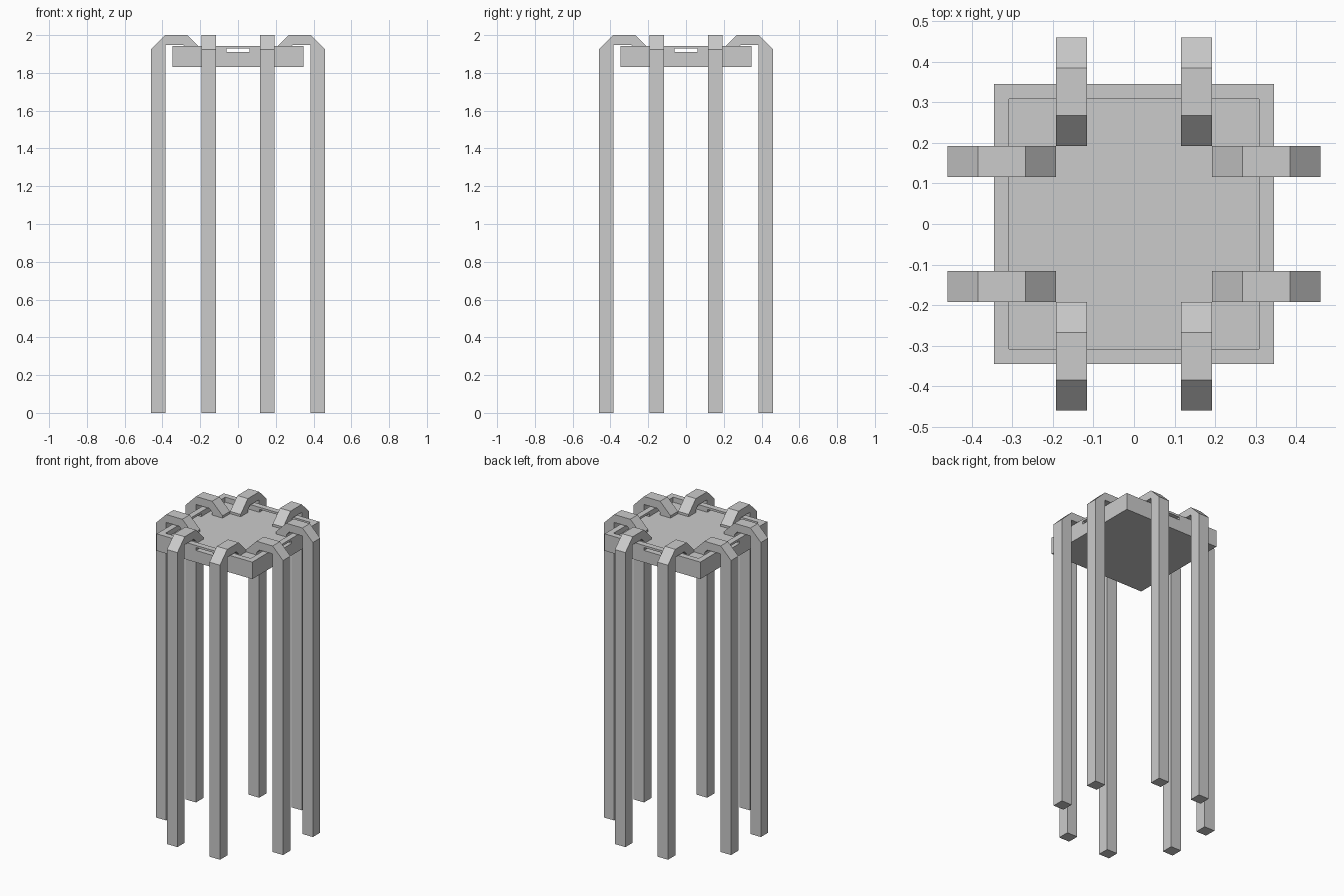
import bpy, bmesh
from math import cos, sin, pi

if "Cube" in bpy.data.objects:
    bpy.data.objects.remove(bpy.data.objects["Cube"])

FLOOR, RIM, BASE = 1.91, 1.943, 1.832
OUT, INN = 0.346, 0.308


def rotated(co, k):
    # quarter turns about z
    c, s = round(cos(k * pi / 2)), round(sin(k * pi / 2))
    x, y, z = co
    return (c * x - s * y, s * x + c * y, z)


def extrude_profile(name, profile, y0, y1, k):
    # extrude an xz profile along y, then turn it into place
    bm = bmesh.new()
    a = [bm.verts.new(rotated((x, y0, z), k)) for x, z in profile]
    b = [bm.verts.new(rotated((x, y1, z), k)) for x, z in profile]
    n = len(a)
    bm.faces.new(a)
    bm.faces.new(b[::-1])
    for i in range(n):
        j = (i + 1) % n
        bm.faces.new((a[i], b[i], b[j], a[j]))
    bmesh.ops.recalc_face_normals(bm, faces=bm.faces)
    me = bpy.data.meshes.new(name)
    bm.to_mesh(me)
    bm.free()
    ob = bpy.data.objects.new(name, me)
    bpy.context.collection.objects.link(ob)
    return ob


def box(name, x0, x1, y0, y1, z0, z1, k=0):
    return extrude_profile(name, [(x0, z0), (x1, z0), (x1, z1), (x0, z1)], y0, y1, k)


# seat tray with a raised rim, hollowed from a block
seat = box("seat", -OUT, OUT, -OUT, OUT, BASE, RIM)
cutters = [box("tray_cutter", -INN, INN, -INN, INN, FLOOR, 2.1)]
# slots through the middle of the rim on all four sides
for k in range(2):
    cutters.append(box("slot_cutter", -0.5, 0.5, -0.061, 0.061, FLOOR, 1.929, k))
for c in cutters:
    m = seat.modifiers.new("cut", 'BOOLEAN')
    m.operation = 'DIFFERENCE'
    m.solver = 'EXACT'
    m.object = c
    c.hide_render = True
    c.hide_set(True)

# hooked legs, two per side: tall outer post, bridge over the rim, short inner foot
hook = [(0.46, 0), (0.46, 1.925), (0.385, 2.0), (0.268, 2.0), (0.193, 1.925),
        (0.193, FLOOR), (0.268, FLOOR), (0.268, 1.925), (0.29, 1.948),
        (0.385, 1.948), (0.385, 0)]
for k in range(4):
    for y in (-0.154, 0.154):
        extrude_profile("hooked_leg", hook, y - 0.038, y + 0.038, k)
